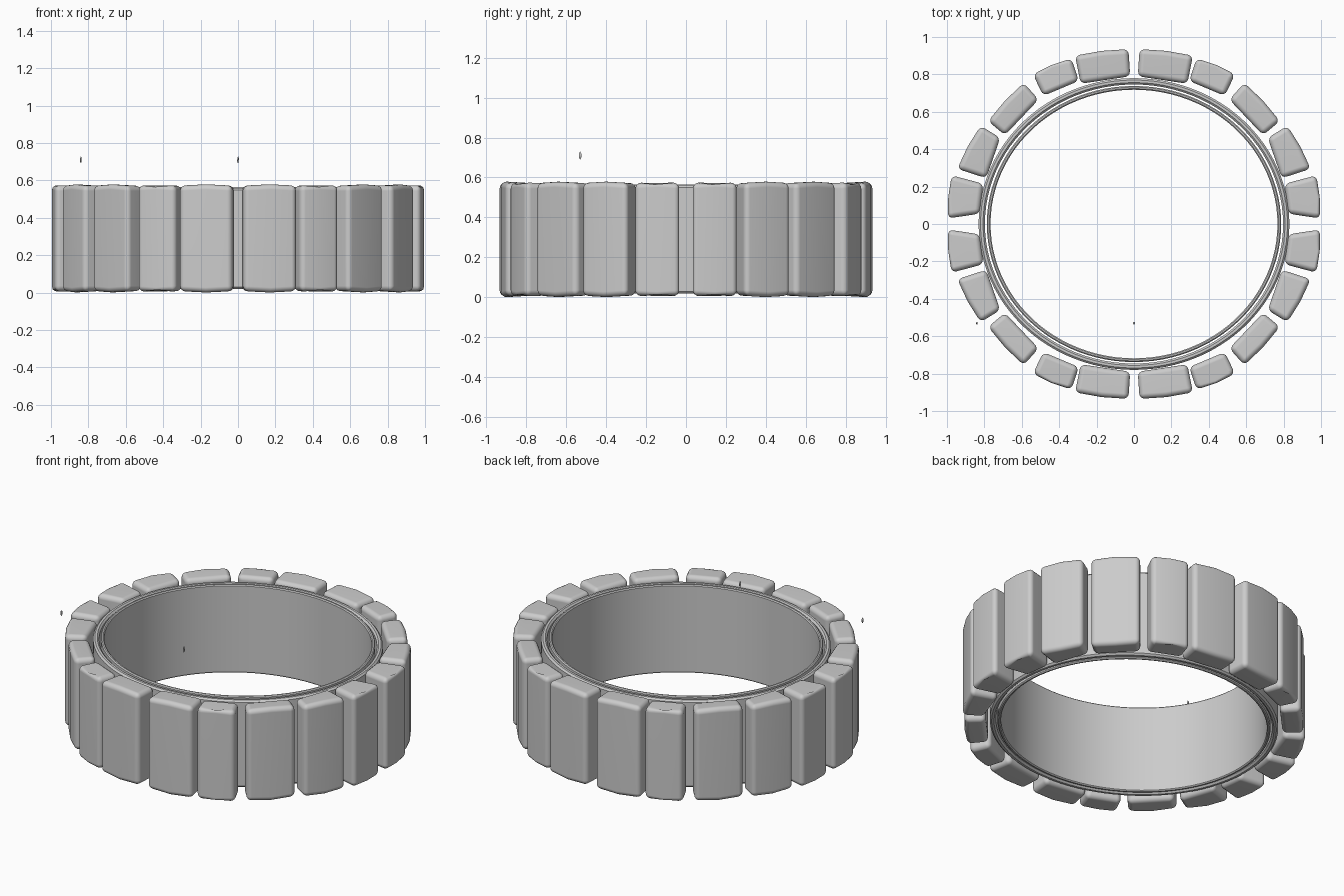
import bpy, bmesh, math
from mathutils import Vector

cube = bpy.data.objects.get("Cube")
if cube:
    bpy.data.objects.remove(cube, do_unlink=True)

grey = bpy.data.materials.new("plain grey")
grey.use_nodes = True
COLOR = (0.6, 0.6, 0.6, 1)
grey.diffuse_color = COLOR
grey.node_tree.nodes["Principled BSDF"].inputs["Base Color"].default_value = COLOR


def finish(name, bm, angle=40):
    bmesh.ops.recalc_face_normals(bm, faces=bm.faces)
    mesh = bpy.data.meshes.new(name)
    bm.to_mesh(mesh)
    bm.free()
    obj = bpy.data.objects.new(name, mesh)
    bpy.context.collection.objects.link(obj)
    mesh.materials.append(grey)
    bpy.ops.object.select_all(action='DESELECT')
    obj.select_set(True)
    bpy.context.view_layer.objects.active = obj
    bpy.ops.object.shade_smooth_by_angle(angle=math.radians(angle))
    return obj


def band(name, rx, ry, thick, z0, z1, steps=96):
    """Thin upright oval hoop with a softened rim; rx and ry are inner radii."""
    c = thick * 0.3
    profile = [(0, z0 + c), (c, z0), (thick - c, z0), (thick, z0 + c),
               (thick, z1 - c), (thick - c, z1), (c, z1), (0, z1 - c)]
    bm = bmesh.new()
    rings = []
    for i in range(steps):
        a = math.tau * i / steps
        rings.append([bm.verts.new(((rx + d) * math.cos(a), (ry + d) * math.sin(a), z))
                      for d, z in profile])
    n = len(profile)
    for i in range(steps):
        p, q = rings[i], rings[(i + 1) % steps]
        for j in range(n):
            k = (j + 1) % n
            bm.faces.new((p[j], q[j], q[k], p[k]))
    return finish(name, bm)


def block(name, corners, sx, sy):
    """Tread block from plan corners: outer start, outer end, inner end, inner start."""
    a, b, c, d = [Vector((x * sx, y * sy, 0)) for x, y in corners]
    out = ((a + b) - (c + d)).normalized()
    plan = [a, (a + b) / 2 + out * 0.008, b, c, d]
    bm = bmesh.new()
    low = [bm.verts.new(p + Vector((0, 0, 0.008))) for p in plan]
    high = [bm.verts.new(p + Vector((0, 0, 0.572))) for p in plan]
    # the middle of each outer edge swells a little
    low[1].co.z -= 0.008
    high[1].co.z += 0.008
    bm.faces.new(low)
    bm.faces.new(high)
    n = len(plan)
    for i in range(n):
        j = (i + 1) % n
        bm.faces.new((low[i], low[j], high[j], high[i]))
    bmesh.ops.recalc_face_normals(bm, faces=bm.faces)
    obj = finish(name, bm, 50)
    bev = obj.modifiers.new("soft edges", 'BEVEL')
    bev.width = 0.028
    bev.segments = 4
    bev.limit_method = 'ANGLE'
    bev.angle_limit = math.radians(35)
    obj.modifiers.new("even shading", 'WEIGHTED_NORMAL')
    return obj


# Inner hoops
band("inner_hoop", 0.767, 0.718, 0.020, 0.02, 0.565)
band("outer_hoop", 0.797, 0.746, 0.034, 0.02, 0.560)

# Tread blocks of one quarter, mirrored to all four
quarter = [
    [(0.03, 0.935), (0.315, 0.90), (0.285, 0.75), (0.02, 0.79)],
    [(0.335, 0.885), (0.54, 0.80), (0.485, 0.685), (0.295, 0.765)],
    [(0.59, 0.755), (0.78, 0.55), (0.69, 0.475), (0.51, 0.665)],
    [(0.82, 0.525), (0.945, 0.295), (0.79, 0.245), (0.715, 0.46)],
    [(0.975, 0.26), (0.995, 0.03), (0.825, 0.055), (0.805, 0.215)],
]
for sx, side in ((1, "left"), (-1, "right")):
    for sy, end in ((-1, "front"), (1, "back")):
        for i, corners in enumerate(quarter):
            block(f"tread_block_{end}_{side}_{i + 1}", corners, sx, sy)

# Two tiny loose chips above the front
for name, x in (("chip_middle", 0), ("chip_right", -0.84)):
    bm = bmesh.new()
    bmesh.ops.create_icosphere(bm, subdivisions=1, radius=1)
    for v in bm.verts:
        v.co = Vector((v.co.x * 0.005 + x, v.co.y * 0.008 - 0.53, v.co.z * 0.02 + 0.71))
    finish(name, bm)
